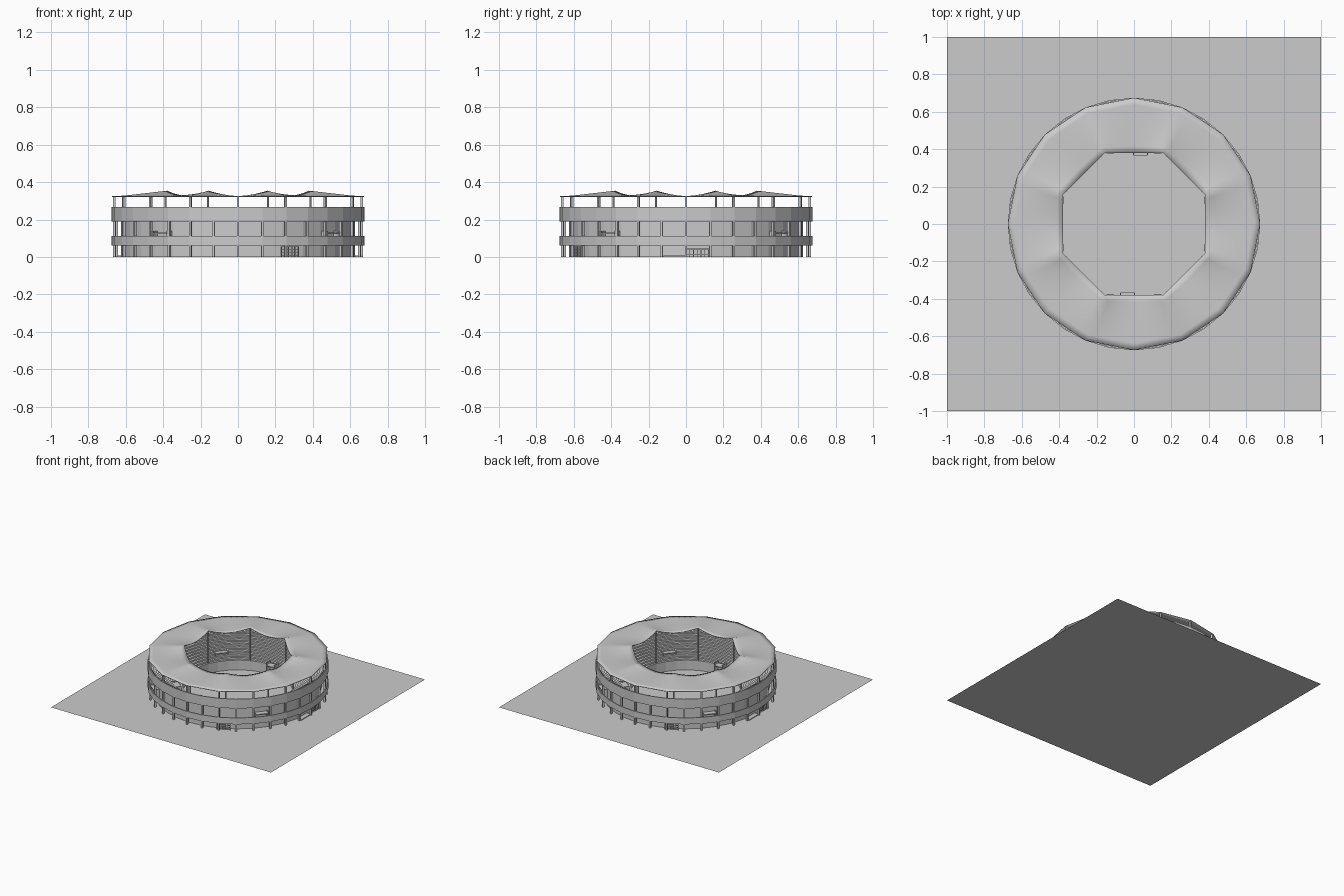
import bpy, bmesh, math
from mathutils import Vector, Matrix

if "Cube" in bpy.data.objects:
    bpy.data.objects.remove(bpy.data.objects["Cube"])

TAU = 2 * math.pi
SIDES = 32


def finish(bm, name, recalc=True):
    if recalc:
        bmesh.ops.recalc_face_normals(bm, faces=bm.faces)
    me = bpy.data.meshes.new(name)
    bm.to_mesh(me)
    bm.free()
    ob = bpy.data.objects.new(name, me)
    bpy.context.collection.objects.link(ob)
    return ob


def lathe(name, profile, closed=True):
    """Revolve an (r, z) profile around z in 32 flat sides."""
    bm = bmesh.new()
    rings = []
    for i in range(SIDES):
        a = TAU * i / SIDES
        rings.append([bm.verts.new((r * math.cos(a), r * math.sin(a), z)) for r, z in profile])
    n = len(profile)
    for i in range(SIDES):
        p, q = rings[i], rings[(i + 1) % SIDES]
        for j in range(n if closed else n - 1):
            k = (j + 1) % n
            bm.faces.new((p[j], q[j], q[k], p[k]))
    return finish(bm, name)


def ring(name, r0, r1, z0, z1):
    return lathe(name, [(r0, z0), (r1, z0), (r1, z1), (r0, z1)])


def add_box(bm, ang, r0, r1, w, z0, z1, off=0.0):
    """Box lying along the radius at angle ang, shifted sideways by off."""
    m = (Matrix.Rotation(ang, 4, 'Z')
         @ Matrix.Translation(((r0 + r1) / 2, off, (z0 + z1) / 2))
         @ Matrix.Diagonal((r1 - r0, w, z1 - z0, 1)))
    bmesh.ops.create_cube(bm, size=1, matrix=m)


# Ground sheet
bm = bmesh.new()
bmesh.ops.create_grid(bm, x_segments=1, y_segments=1, size=1)
finish(bm, "ground_sheet", False)

# Stepped seating bowl with the arena barrier wall
steps = 13
r0, z0, r1, z1 = 0.415, 0.08, 0.655, 0.255
prof = [(r0, 0.0), (r0, z0)]
for i in range(steps):
    r = r0 + (r1 - r0) * (i + 1) / steps
    z = z0 + (z1 - z0) * i / steps
    prof += [(r, z), (r, z + (z1 - z0) / steps)]
lathe("seating_bowl", prof, closed=False)

# Outer shell: back wall, galleries and parapet bands
ring("back_wall", 0.615, 0.625, 0.0, 0.225)
ring("lower_band", 0.667, 0.675, 0.06, 0.112)
ring("upper_band", 0.667, 0.675, 0.19, 0.267)
ring("lower_gallery_floor", 0.62, 0.67, 0.06, 0.068)
ring("upper_gallery_floor", 0.62, 0.67, 0.19, 0.198)

# Outer columns, every second one carrying the roof
bm = bmesh.new()
for i in range(SIDES):
    add_box(bm, TAU * i / SIDES, 0.654, 0.668, 0.012, 0, 0.322 if i % 2 == 0 else 0.26)
finish(bm, "outer_columns")

# Inner roof columns
bm = bmesh.new()
for i in range(8):
    bmesh.ops.create_cone(bm, cap_ends=True, segments=8, radius1=0.006, radius2=0.006, depth=0.345,
                          matrix=Matrix.Rotation(TAU * (i + 0.5) / 8, 4, 'Z')
                          @ Matrix.Translation((0.42, 0, 0.1725)))
finish(bm, "inner_columns")

# Rippled roof: octagonal opening with raised corners, sixteen-sided eave
SEG, RAD = 12, 8


def polar(r, a, z):
    return Vector((r * math.cos(a), r * math.sin(a), z))


bm = bmesh.new()
cols = []
for s in range(8):
    a0, a1 = TAU * (s - 0.5) / 8, TAU * (s + 0.5) / 8
    for k in range(SEG):
        t = k / SEG
        inner = polar(0.41, a0, 0).lerp(polar(0.41, a1, 0), t)
        inner.z = 0.326 + 0.028 * abs(2 * t - 1) ** 1.8
        mid = polar(0.675, (a0 + a1) / 2, 0.326)
        if t < 0.5:
            outer = polar(0.675, a0, 0.326).lerp(mid, 2 * t)
        else:
            outer = mid.lerp(polar(0.675, a1, 0.326), 2 * t - 1)
        cols.append([bm.verts.new(inner.lerp(outer, j / RAD)) for j in range(RAD + 1)])
for i in range(len(cols)):
    p, q = cols[i], cols[(i + 1) % len(cols)]
    for j in range(RAD):
        bm.faces.new((p[j], p[j + 1], q[j + 1], q[j]))
roof = finish(bm, "rippled_roof", False)
mod = roof.modifiers.new("thickness", 'SOLIDIFY')
mod.thickness = 0.005
mod.offset = -1
bpy.context.view_layer.objects.active = roof
roof.select_set(True)
bpy.ops.object.shade_smooth_by_angle(angle=math.radians(30))
roof.select_set(False)

# Four access landings: slab and parapets cutting through the stand
bm = bmesh.new()
for i in range(4):
    a = math.radians(-39.4 + 90 * i)
    add_box(bm, a, 0.45, 0.665, 0.10, 0.122, 0.13)
    for side in (-0.05, 0.05):
        add_box(bm, a, 0.45, 0.66, 0.006, 0.07, 0.138, side)
finish(bm, "access_landings")

# Arena entrances: small balcony boxes front and back
bm = bmesh.new()
for i in range(2):
    a = math.pi / 2 + math.pi * i
    add_box(bm, a, 0.365, 0.42, 0.075, 0.085, 0.092, -0.035)
    for off in (-0.0725, 0.0025):
        add_box(bm, a, 0.37, 0.42, 0.005, 0, 0.11, off)
finish(bm, "arena_entrances")

# Ground-level lattice gates front and back
bm = bmesh.new()
for i in range(2):
    a = math.radians(-64.5) + math.pi * i
    for k in range(6):
        add_box(bm, a, 0.645, 0.65, 0.004, 0, 0.056, -0.05 + 0.02 * k)
    for k in range(4):
        add_box(bm, a, 0.645, 0.65, 0.104, 0.004 + 0.016 * k, 0.008 + 0.016 * k)
finish(bm, "lattice_gates")

# Side gates with low entrance slabs
bm = bmesh.new()
for i in range(2):
    a = math.pi * i
    for k in range(7):
        add_box(bm, a, 0.645, 0.65, 0.004, 0, 0.044, 0.02 * k)
    for z in (0.012, 0.040):
        add_box(bm, a, 0.645, 0.65, 0.124, z, z + 0.004, 0.06)
    add_box(bm, a, 0.625, 0.66, 0.12, 0, 0.007, -0.06)
finish(bm, "side_gates")
